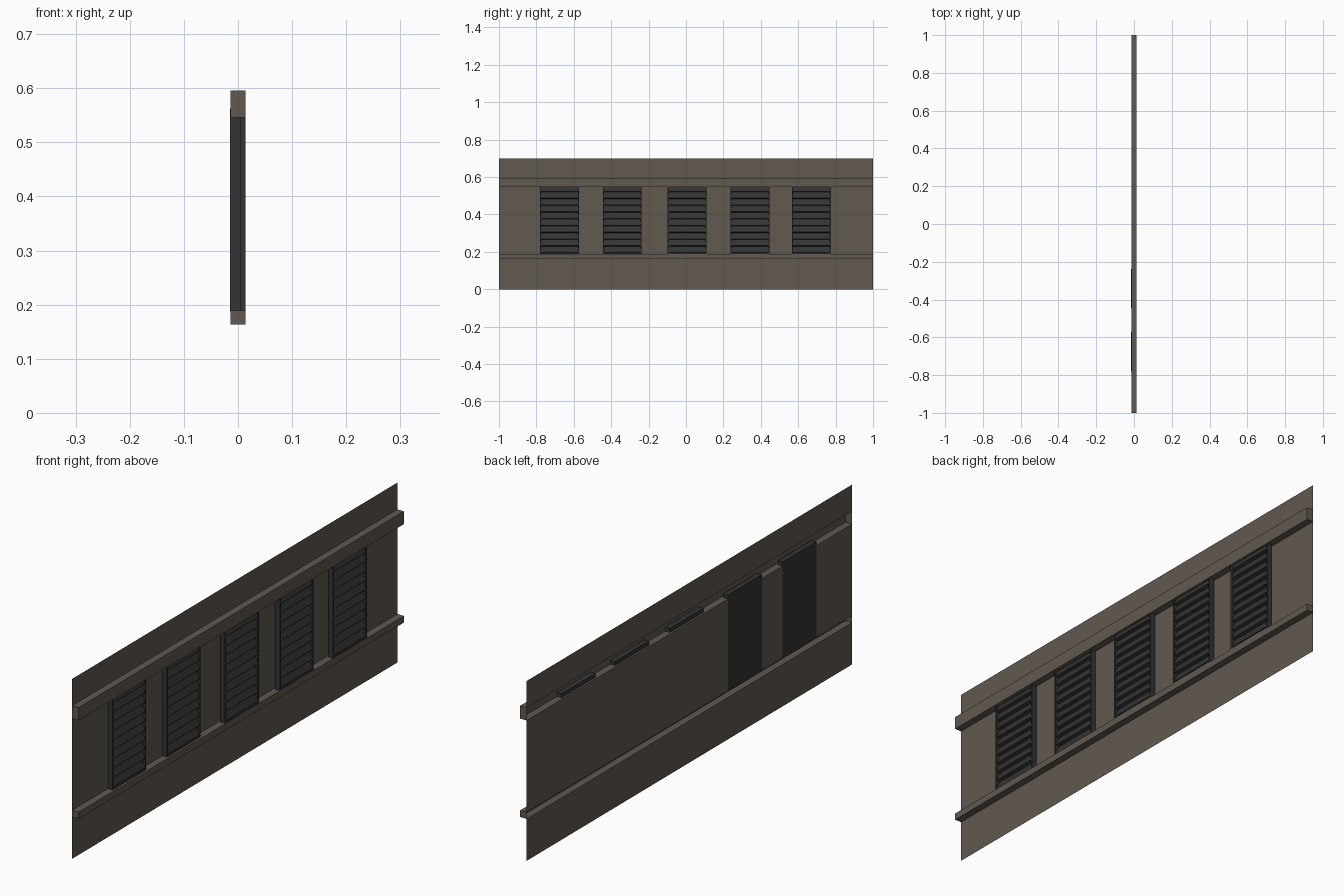
import bpy

cube = bpy.data.objects.get("Cube")
if cube:
    bpy.data.objects.remove(cube)


def material(name, rgb):
    mat = bpy.data.materials.new(name)
    mat.use_nodes = True
    mat.diffuse_color = (*rgb, 1)
    mat.node_tree.nodes["Principled BSDF"].inputs["Base Color"].default_value = (*rgb, 1)
    return mat


stone = material("warm_grey_wall", (0.12, 0.10, 0.082))
charcoal = material("charcoal_shutter", (0.034, 0.034, 0.034))


def build(name, verts, faces, mat):
    mesh = bpy.data.meshes.new(name)
    mesh.from_pydata(verts, [], faces)
    mesh.materials.append(mat)
    obj = bpy.data.objects.new(name, mesh)
    bpy.context.collection.objects.link(obj)
    return obj


def extrude_y(name, profile, y0, y1, mat, caps, closed=False):
    """Sweep an (x, z) profile along y; caps lists the index loops closed at both ends."""
    n = len(profile)
    verts = [(x, y, z) for y in (y0, y1) for x, z in profile]
    faces = [(i, i + n, (i + 1) % n + n, (i + 1) % n) for i in range(n if closed else n - 1)]
    for loop in caps:
        faces.append(tuple(loop))
        faces.append(tuple(i + n for i in reversed(loop)))
    return build(name, verts, faces, mat)


# Thin wall sheet with two hollow ledges pushed out towards +x
BACK, FRONT = -0.0143, 0.0138
profile = [(BACK, 0)]
for low, high in ((0.163, 0.189), (0.546, 0.596)):
    profile += [(BACK, low), (FRONT, low), (FRONT, high), (BACK, high)]
profile.append((BACK, 0.7))
extrude_y("wall_with_ledges", profile, -1, 1, stone, [(1, 2, 3, 4), (5, 6, 7, 8)])

# Louvred shutters: side stiles, rails and a sawtooth run of slats
BOTTOM, TOP, DEPTH, HALF = 0.187, 0.562, 0.0205, 0.104
STILE, RAIL, SLATS = 0.006, 0.006, 10


def block(name, x0, x1, y0, y1, z0, z1):
    return extrude_y(name, [(x0, z0), (x1, z0), (x1, z1), (x0, z1)], y0, y1,
                     charcoal, [(0, 1, 2, 3)], closed=True)


def shutter(number, y, back):
    front = back + DEPTH
    for side, sign in (("left", 1), ("right", -1)):
        ys = sorted((y + sign * HALF, y + sign * (HALF - STILE)))
        block(f"shutter_{number}_{side}_stile", back, front, *ys, BOTTOM, TOP)
    inner = (y - HALF + STILE, y + HALF - STILE)
    block(f"shutter_{number}_bottom_rail", back, front, *inner, BOTTOM, BOTTOM + RAIL)
    block(f"shutter_{number}_top_rail", back, front, *inner, TOP - RAIL, TOP)
    low, high = BOTTOM + RAIL, TOP - RAIL
    pitch = (high - low) / SLATS
    teeth = [(back, low)]
    for i in range(SLATS):
        z = low + i * pitch
        teeth += [(front - 0.014, z), (front - 0.001, z + 0.004),
                  (front - 0.001, z + 0.009)]
    teeth += [(front - 0.014, high), (back, high)]
    extrude_y(f"shutter_{number}_slats", teeth, *inner, charcoal,
              [range(len(teeth))], closed=True)


# The first two sit through the wall sheet, the rest sit further forward
for number, y in enumerate((-0.676, -0.341, 0.006, 0.342, 0.67), 1):
    shutter(number, y, -0.0150 if number < 3 else -0.0069)
